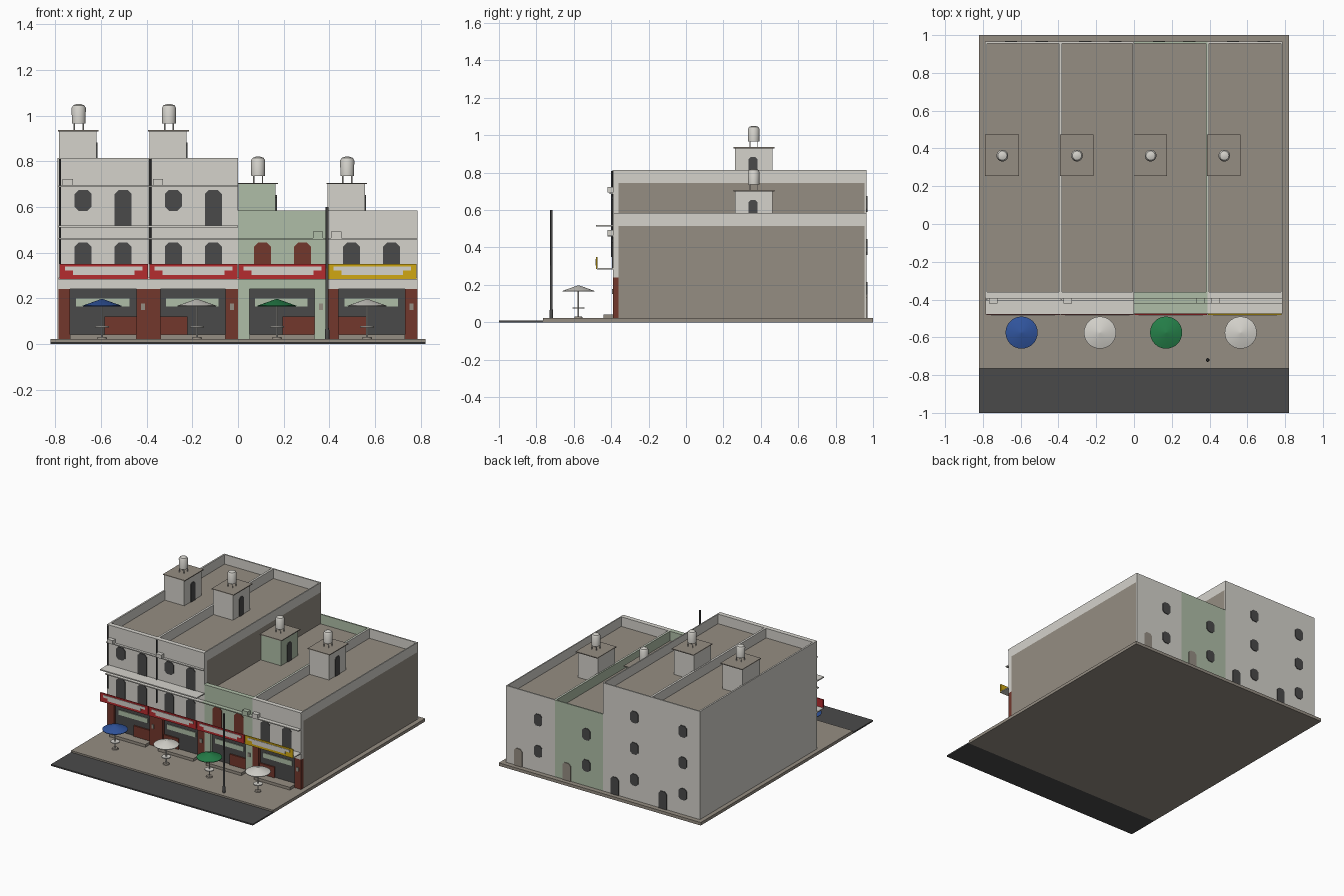
import bpy, bmesh, math
from mathutils import Vector

if "Cube" in bpy.data.objects:
    bpy.data.objects.remove(bpy.data.objects["Cube"])


def material(name, rgb):
    m = bpy.data.materials.new(name)
    m.diffuse_color = (*rgb, 1)
    m.use_nodes = True
    m.node_tree.nodes["Principled BSDF"].inputs["Base Color"].default_value = m.diffuse_color
    return m


WHITE = material("off_white", (0.66, 0.645, 0.60))
STONE = material("warm_grey", (0.30, 0.268, 0.225))
DARK = material("charcoal", (0.068, 0.068, 0.068))
RED = material("red", (0.46, 0.025, 0.028))
YELLOW = material("yellow", (0.63, 0.39, 0.006))
BROWN = material("red_brown", (0.17, 0.038, 0.025))
SAGE = material("sage", (0.43, 0.515, 0.39))
BLUE = material("blue", (0.03, 0.09, 0.34))
GREEN = material("green", (0.018, 0.21, 0.065))


def finish(name, bm, mat):
    bmesh.ops.recalc_face_normals(bm, faces=bm.faces)
    me = bpy.data.meshes.new(name)
    bm.to_mesh(me)
    bm.free()
    me.materials.append(mat)
    ob = bpy.data.objects.new(name, me)
    bpy.context.collection.objects.link(ob)
    return ob


def box(name, x, y, z, mat):
    """Box from three (min, max) ranges."""
    bm = bmesh.new()
    bmesh.ops.create_cube(bm, size=1)
    for v in bm.verts:
        v.co = Vector([(r[0] + r[1]) / 2 + c * (r[1] - r[0]) for r, c in zip((x, y, z), v.co)])
    return finish(name, bm, mat)


def lathe(name, cx, cy, profile, mat, n=24):
    """Closed round part from (radius, z) points."""
    bm = bmesh.new()
    rings = [[bm.verts.new((cx + r * math.cos(math.tau * i / n), cy + r * math.sin(math.tau * i / n), z))
              for i in range(n)] for r, z in profile]
    for a, b in zip(rings, rings[1:]):
        for i in range(n):
            bm.faces.new((a[i], a[(i + 1) % n], b[(i + 1) % n], b[i]))
    bm.faces.new(rings[0])
    bm.faces.new(rings[-1])
    ob = finish(name, bm, mat)
    bpy.ops.object.select_all(action='DESELECT')
    bpy.context.view_layer.objects.active = ob
    ob.select_set(True)
    bpy.ops.object.shade_smooth_by_angle(angle=math.radians(35))
    return ob


def opening(name, c, z, w, at, mat, face="front", clip_bottom=False):
    """Thin plate with clipped corners lying on a front, back or right wall."""
    h, k = w / 2, w * 0.25
    pts = [(-h, z[1] - k), (-k, z[1]), (k, z[1]), (h, z[1] - k)]
    pts += [(h, z[0] + k), (k, z[0]), (-k, z[0]), (-h, z[0] + k)] if clip_bottom else [(h, z[0]), (-h, z[0])]
    d = -0.005 if face == "front" else 0.005
    bm = bmesh.new()
    layers = []
    for o in (at - d * 0.2, at + d):
        layers.append([bm.verts.new((o, c + u, v) if face == "right" else (c + u, o, v)) for u, v in pts])
    a, b = layers
    bm.faces.new(a)
    bm.faces.new(b)
    for i in range(len(pts)):
        j = (i + 1) % len(pts)
        bm.faces.new((a[i], a[j], b[j], b[i]))
    return finish(name, bm, mat)


GROUND, FRONT, CORE, BACK = 0.022, -0.39, -0.36, 0.965

# ground
box("road", (-0.82, 0.82), (-1, -0.765), (0, 0.01), DARK)
box("pavement", (-0.82, 0.82), (-0.765, 1), (0, GROUND), STONE)


def house(x0, x1, tall, wall, trim, sign, shutters, panel_right, ac_left, side_left, side_right):
    top = 0.815 if tall else 0.585
    roof = top - 0.07
    w = x1 - x0
    mid = (x0 + x1) / 2
    # main volume
    box("house_core", (x0, x1), (CORE, BACK - 0.01), (GROUND, roof), STONE)
    box("upper_facade", (x0, x1), (FRONT, CORE), (0.24, top), wall)
    box("rear_wall", (x0, x1), (BACK - 0.01, BACK), (GROUND, top), wall)
    if side_left:
        box("left_parapet", (x0, x0 + 0.008), (CORE, BACK - 0.01), (roof, top), wall)
    if side_right:
        box("right_parapet", (x1 - 0.008, x1), (CORE, BACK - 0.01), (roof, top), wall)
    box("parapet_cap", (x0, x1), (FRONT - 0.004, FRONT + 0.005), (top - 0.006, top), wall)
    # shop front
    a, b = x0 + 0.05, x1 - 0.055
    box("left_pilaster", (x0, a), (FRONT, CORE), (GROUND, 0.24), trim)
    box("right_pilaster", (b, x1), (FRONT, CORE), (GROUND, 0.24), trim)
    box("shop_glass", (a, b), (CORE - 0.008, CORE), (GROUND, 0.24), DARK)
    px = (b - 0.14, b) if panel_right else (a, a + 0.12)
    box("shop_counter", px, (CORE - 0.018, CORE - 0.008), (GROUND, 0.12), BROWN)
    box("window_board", (a + 0.025, b - 0.03), (CORE - 0.013, CORE - 0.008), (0.165, 0.2), SAGE)
    box("door_step", (a, b), (-0.44, CORE), (GROUND, 0.042), STONE)
    box("menu_box", (x1 - 0.035, x1 - 0.017), (FRONT - 0.006, FRONT), (0.15, 0.178), STONE)
    # canopy with sign board
    box("canopy", (x0, x1), (-0.475, FRONT), (0.283, 0.291), wall)
    box("sign_board", (x0 + 0.003, x1 - 0.003), (-0.481, -0.473), (0.285, 0.35), sign)
    box("sign_upper_panel", (mid - 0.17, mid + 0.17), (-0.484, -0.481), (0.321, 0.339), WHITE)
    box("sign_lower_panel", (mid - 0.135, mid + 0.135), (-0.484, -0.481), (0.303, 0.321), WHITE)
    # upper openings
    c0, c1 = x0 + 0.107, x0 + 0.282
    for c in (c0, c1):
        opening("balcony_door", c, (0.291, 0.445), 0.075, FRONT, shutters)
    box("floor_ledge", (x0, x1), (-0.42, FRONT), (0.458, 0.465), wall)
    if tall:
        opening("upper_window", c0, (0.583, 0.675), 0.075, FRONT, DARK, clip_bottom=True)
        opening("upper_door", c1, (0.519, 0.675), 0.075, FRONT, DARK)
        box("balcony_slab", (x0, x1), (-0.48, FRONT), (0.511, 0.519), wall)
        box("upper_ledge", (x0, x1), (-0.408, FRONT), (0.687, 0.694), wall)
        lathe("drainpipe", x0 + 0.006, FRONT - 0.006, [(0.005, 0.35), (0.005, 0.81)], DARK, 8)
    # cooling unit
    ax = x0 + 0.017 if ac_left else x1 - 0.062
    az = 0.694 if tall else 0.465
    box("cooling_unit", (ax, ax + 0.045), (-0.42, FRONT), (az, az + 0.028), wall)
    # rear openings
    for z in (0.17, 0.40, 0.63)[:3 if tall else 2]:
        opening("rear_window", x1 - 0.66 * w, (z - 0.04, z + 0.045), 0.065, BACK, DARK, "back", True)
    opening("rear_door", x1 - 0.25 * w, (GROUND, 0.15), 0.065, BACK, DARK if tall else STONE, "back")
    # stair hut and water tank
    box("stair_hut", (x0 + 0.002, x0 + 0.165), (0.262, 0.462), (roof, roof + 0.185), wall)
    box("hut_roof", (x0 - 0.003, x0 + 0.175), (0.255, 0.473), (roof + 0.185, roof + 0.191), STONE)
    opening("hut_door", 0.358, (roof, roof + 0.138), 0.05, x0 + 0.165, DARK, "right")
    t, tx, ty = roof + 0.191, x0 + 0.088, 0.362
    for sx in (-1, 1):
        for sy in (-1, 1):
            lathe("tank_leg", tx + sx * 0.019, ty + sy * 0.019, [(0.003, t), (0.003, t + 0.035)], WHITE, 6)
    lathe("water_tank", tx, ty, [(0.03, t + 0.03), (0.031, t + 0.098), (0.024, t + 0.109),
                                 (0.01, t + 0.114)], WHITE)


house(-0.785, -0.39, True, WHITE, BROWN, RED, DARK, True, True, True, True)
house(-0.39, 0.0, True, WHITE, BROWN, RED, DARK, False, True, True, True)
house(0.0, 0.39, False, SAGE, SAGE, RED, BROWN, True, False, False, True)
house(0.39, 0.785, False, WHITE, BROWN, YELLOW, DARK, False, True, True, True)
# plastered end wall
box("left_end_wall", (-0.789, -0.785), (FRONT, BACK), (GROUND, 0.815), WHITE)

# parasol tables
for x, mat in ((-0.595, BLUE), (-0.18, WHITE), (0.17, GREEN), (0.565, WHITE)):
    y = -0.575
    lathe("parasol", x, y, [(0.084, 0.164), (0.085, 0.168), (0.004, 0.197)], mat, 32)
    lathe("parasol_pole", x, y, [(0.004, GROUND), (0.004, 0.19)], WHITE, 8)
    lathe("parasol_foot", x, y, [(0.022, GROUND), (0.02, 0.03)], STONE, 16)
    lathe("table_top", x, y, [(0.031, 0.073), (0.031, 0.079)], WHITE)

# street post
lathe("street_post", 0.39, -0.72, [(0.01, GROUND), (0.01, 0.06), (0.007, 0.07), (0.006, 0.6)], DARK, 12)
